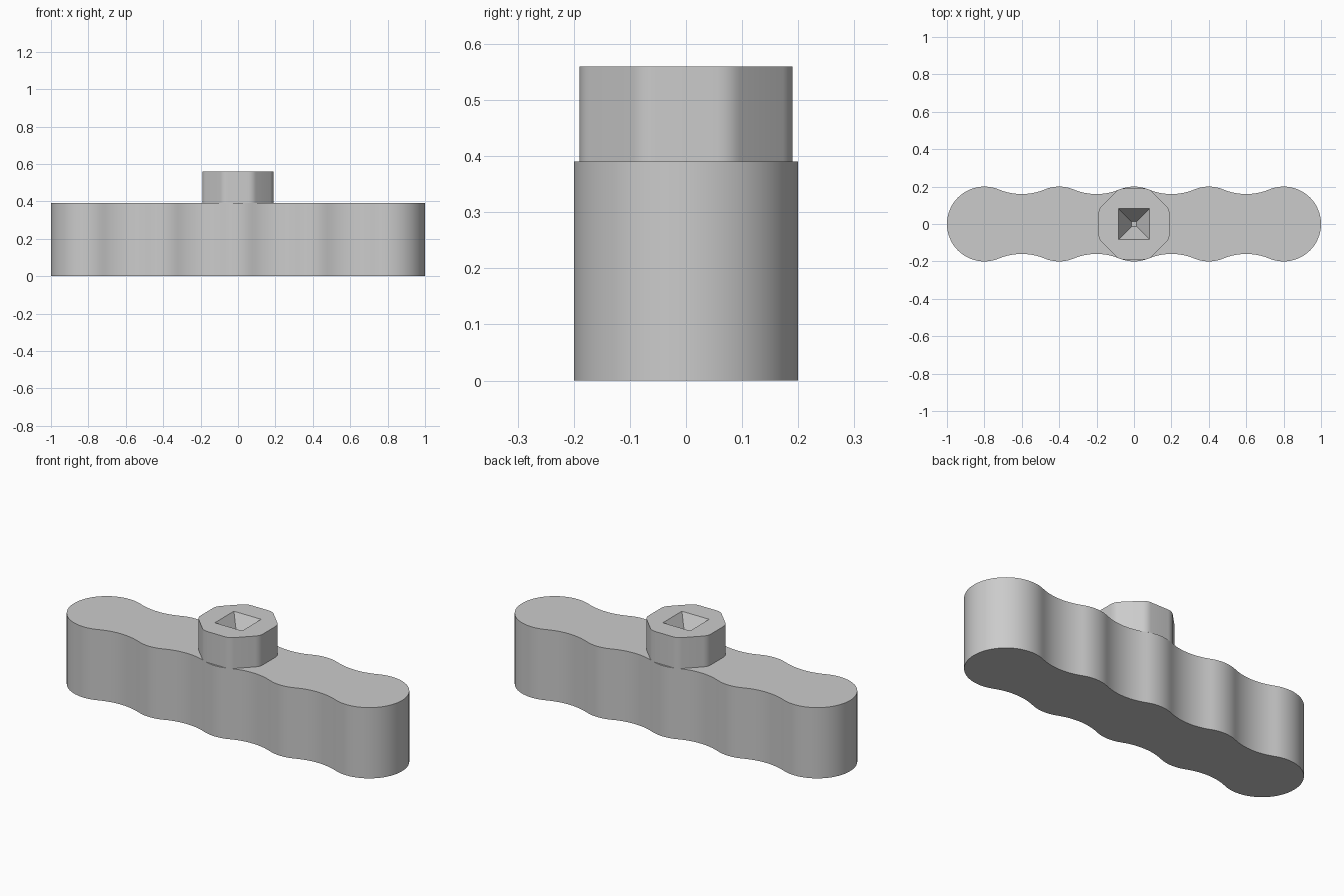
import bpy, bmesh
from math import sin, cos, atan2, degrees, radians, sqrt

cube = bpy.data.objects.get("Cube")
if cube:
    bpy.data.objects.remove(cube, do_unlink=True)

grey = bpy.data.materials.new("light grey")
grey.use_nodes = True
grey.diffuse_color = (0.6, 0.6, 0.6, 1)
grey.node_tree.nodes["Principled BSDF"].inputs["Base Color"].default_value = (0.6, 0.6, 0.6, 1)

BODY_TOP, BOSS_TOP = 0.39, 0.56


def arc(cx, cy, r, start, end, steps):
    """Points along an arc, leaving out the last one."""
    angles = [radians(start + (end - start) * i / steps) for i in range(steps)]
    return [(cx + r * cos(a), cy + r * sin(a)) for a in angles]


def ring(bm, points, z):
    return [bm.verts.new((x, y, z)) for x, y in points]


def walls(bm, low, high):
    for i in range(len(low)):
        j = (i + 1) % len(low)
        bm.faces.new((low[i], low[j], high[j], high[i]))


def finish(bm, name):
    bmesh.ops.recalc_face_normals(bm, faces=bm.faces)
    mesh = bpy.data.meshes.new(name)
    bm.to_mesh(mesh)
    bm.free()
    mesh.materials.append(grey)
    obj = bpy.data.objects.new(name, mesh)
    bpy.context.collection.objects.link(obj)
    bpy.ops.object.select_all(action="DESELECT")
    obj.select_set(True)
    bpy.context.view_layer.objects.active = obj
    bpy.ops.object.shade_smooth_by_angle(angle=radians(30))
    return obj


# Scalloped handle: convex lobes joined by tangent hollow arcs
LOBE, HOLLOW, HOLLOW_Y = 0.2, 0.32, 0.48
turn = degrees(atan2(0.2, HOLLOW_Y))
half = []
for i in range(5):
    x = 0.8 - 0.4 * i
    start = 0 if i == 0 else 90 - turn
    end = 180 if i == 4 else 90 + turn
    half += arc(x, 0, LOBE, start, end, 20 if i in (0, 4) else 10)
    if i < 4:
        half += arc(x - 0.2, HOLLOW_Y, HOLLOW, 270 + turn, 270 - turn, 12)
outline = half + [(-x, -y) for x, y in half]

bm = bmesh.new()
low, high = ring(bm, outline, 0), ring(bm, outline, BODY_TOP)
walls(bm, low, high)
bm.faces.new(low)
bm.faces.new(high)
finish(bm, "handle_body")

# Octagonal boss with rounded corners and a tapered square socket
APOTHEM, ROUND = 0.19, 0.06
corner = (APOTHEM - ROUND) / cos(radians(22.5))
octagon = []
for i in range(8):
    mid = 22.5 + 45 * i
    cx, cy = corner * cos(radians(mid)), corner * sin(radians(mid))
    octagon += arc(cx, cy, ROUND, mid - 22.5, mid + 22.5, 5)
    octagon.append((cx + ROUND * cos(radians(mid + 22.5)), cy + ROUND * sin(radians(mid + 22.5))))


def square(half_side):
    return arc(0, 0, half_side * sqrt(2), 45, 405, 4)


bm = bmesh.new()
low, high = ring(bm, octagon, BODY_TOP), ring(bm, octagon, BOSS_TOP)
walls(bm, low, high)
bm.faces.new(low)
rim, floor = ring(bm, square(0.083), BOSS_TOP), ring(bm, square(0.013), BOSS_TOP - 0.12)
walls(bm, floor, rim)
bm.faces.new(floor)
# Flat top between the outer edge and the socket rim
top_edges = [e for e in bm.edges if all(v.co.z > BOSS_TOP - 0.001 for v in e.verts)]
bmesh.ops.triangle_fill(bm, edges=top_edges, use_beauty=True, normal=(0, 0, 1))
finish(bm, "socket_boss")
